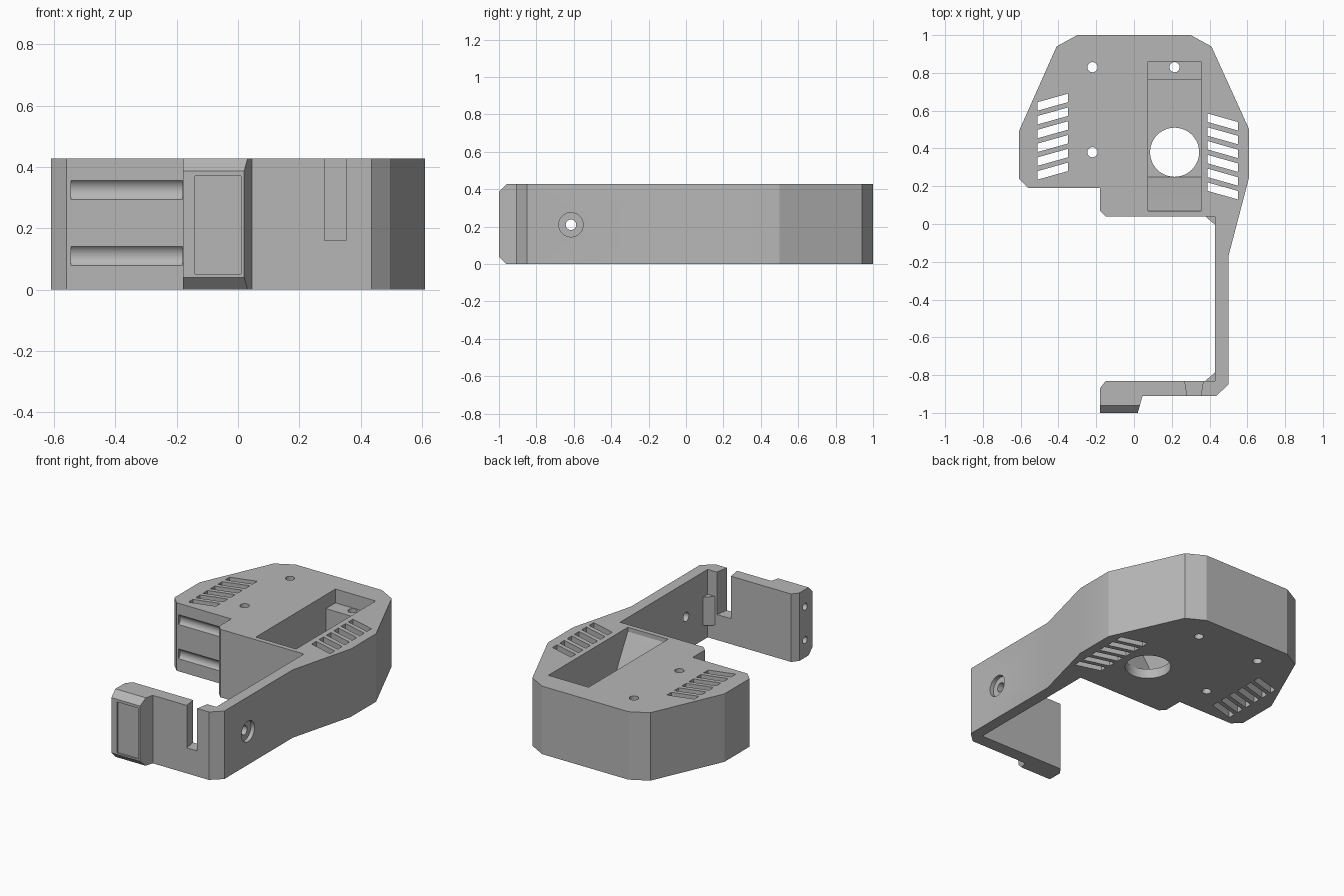
import bpy, bmesh, math

cube = bpy.data.objects.get("Cube")
if cube:
    bpy.data.objects.remove(cube, do_unlink=True)

H = 0.427  # height of the bracket
grey = bpy.data.materials.new("plain grey")
grey.use_nodes = True
grey.diffuse_color = (0.47, 0.47, 0.47, 1)
grey.node_tree.nodes["Principled BSDF"].inputs["Base Color"].default_value = grey.diffuse_color


def prism(name, pts, lo, hi, axis="z"):
    """Extrude a flat outline along one axis."""
    place = {"z": lambda u, v, w: (u, v, w),
             "x": lambda u, v, w: (w, u, v),
             "y": lambda u, v, w: (u, w, v)}[axis]
    bm = bmesh.new()
    rings = [[bm.verts.new(place(u, v, w)) for u, v in pts] for w in (lo, hi)]
    for ring in rings:
        bm.faces.new(ring)
    n = len(pts)
    for i in range(n):
        j = (i + 1) % n
        bm.faces.new((rings[0][i], rings[0][j], rings[1][j], rings[1][i]))
    bmesh.ops.recalc_face_normals(bm, faces=bm.faces)
    mesh = bpy.data.meshes.new(name)
    bm.to_mesh(mesh)
    bm.free()
    mesh.materials.append(grey)
    ob = bpy.data.objects.new(name, mesh)
    bpy.context.collection.objects.link(ob)
    return ob


def circle(u, v, r, n=32):
    return [(u + r * math.cos(2 * math.pi * i / n), v + r * math.sin(2 * math.pi * i / n))
            for i in range(n)]


def rect(u0, u1, v0, v1):
    return [(u0, v0), (u1, v0), (u1, v1), (u0, v1)]


def cut(target, pts, lo, hi, axis="z"):
    """Subtract a prism from the target and discard the cutter."""
    tool = prism("cutter", pts, lo, hi, axis)
    mod = target.modifiers.new("cut", "BOOLEAN")
    mod.operation, mod.solver, mod.object = "DIFFERENCE", "EXACT", tool
    graph = bpy.context.evaluated_depsgraph_get()
    mesh = bpy.data.meshes.new_from_object(target.evaluated_get(graph))
    target.modifiers.clear()
    target.data = mesh
    bpy.data.objects.remove(tool, do_unlink=True)


# Main outline: housing, side arm and hooked front wall
bracket = prism("bracket_body", [
    (-0.3, 1), (0.3, 1), (0.41, 0.94), (0.61, 0.5), (0.61, 0.25), (0.5, -0.17),
    (0.5, -0.85), (0.435, -0.91), (0.045, -0.91), (0.02, -1), (-0.18, -1),
    (-0.18, -0.87), (-0.15, -0.83), (0.43, -0.83), (0.43, 0.04), (-0.15, 0.04),
    (-0.18, 0.07), (-0.18, 0.19), (-0.56, 0.19), (-0.61, 0.24), (-0.61, 0.49),
    (-0.41, 0.94)], 0, H)

# Deep pocket with a sloped front and a ledge at the back
cut(bracket, [(0.07, 0.6), (0.07, 0.4), (0.155, 0.25), (0.25, 0.06), (0.765, 0.06),
              (0.765, 0.34), (0.86, 0.34), (0.86, 0.6)], 0.075, 0.355, "x")
cut(bracket, circle(0.215, 0.38, 0.13, 48), -0.1, 0.2)

# Screw holes through the housing
for x, y in ((-0.22, 0.83), (-0.22, 0.38), (0.215, 0.83)):
    cut(bracket, circle(x, y, 0.027, 24), -0.1, 0.6)

# Slanted vent slots on both sides
for i in range(6):
    y = 0.235 + 0.073 * i
    cut(bracket, [(-0.51, y), (-0.35, y + 0.045), (-0.35, y + 0.09), (-0.51, y + 0.045)], -0.1, 0.6)
    y = 0.175 + 0.073 * i
    cut(bracket, [(0.39, y), (0.55, y - 0.045), (0.55, y), (0.39, y + 0.045)], -0.1, 0.6)

# Rounded horizontal grooves on the housing front
for z in (0.11, 0.325):
    cut(bracket, circle(0.165, z, 0.04), -0.545, -0.1805, "x")

# Countersunk hole in the side arm
cut(bracket, circle(-0.615, 0.21, 0.028, 24), 0.3, 0.6, "x")
cut(bracket, circle(-0.615, 0.21, 0.065), 0.475, 0.6, "x")

# Tapered cable slot in the front wall
cut(bracket, [(0.265, -0.81), (0.37, -0.81), (0.35, -0.93), (0.285, -0.93)], 0.16, 0.6)

# Hook: chamfered top and bottom, shallow panel and end holes
cut(bracket, [(-1.05, H - 0.09), (-0.94, H + 0.02), (-1.05, H + 0.02)], -0.3, 0.2, "x")
cut(bracket, [(-1.05, 0.09), (-0.94, -0.02), (-1.05, -0.02)], -0.3, 0.2, "x")
cut(bracket, rect(-0.14, 0.01, 0.05, 0.37), -1.1, -0.992, "y")
for z in (0.11, 0.32):
    cut(bracket, circle(-0.925, z, 0.022, 20), -0.3, -0.02, "x")

# Corner gussets inside the arm
for name, y, s in (("front_gusset", -0.83, 1), ("rear_gusset", 0.04, -1)):
    prism(name, [(0.378, y - s * 0.01), (0.378, y), (0.43, y + s * 0.045),
                 (0.44, y + s * 0.045), (0.44, y - s * 0.01)], 0.09, 0.27)

# Smooth the round holes, keep the edges crisp
bpy.ops.object.select_all(action="DESELECT")
bracket.select_set(True)
bpy.context.view_layer.objects.active = bracket
bpy.ops.object.shade_smooth_by_angle(angle=math.radians(20))
